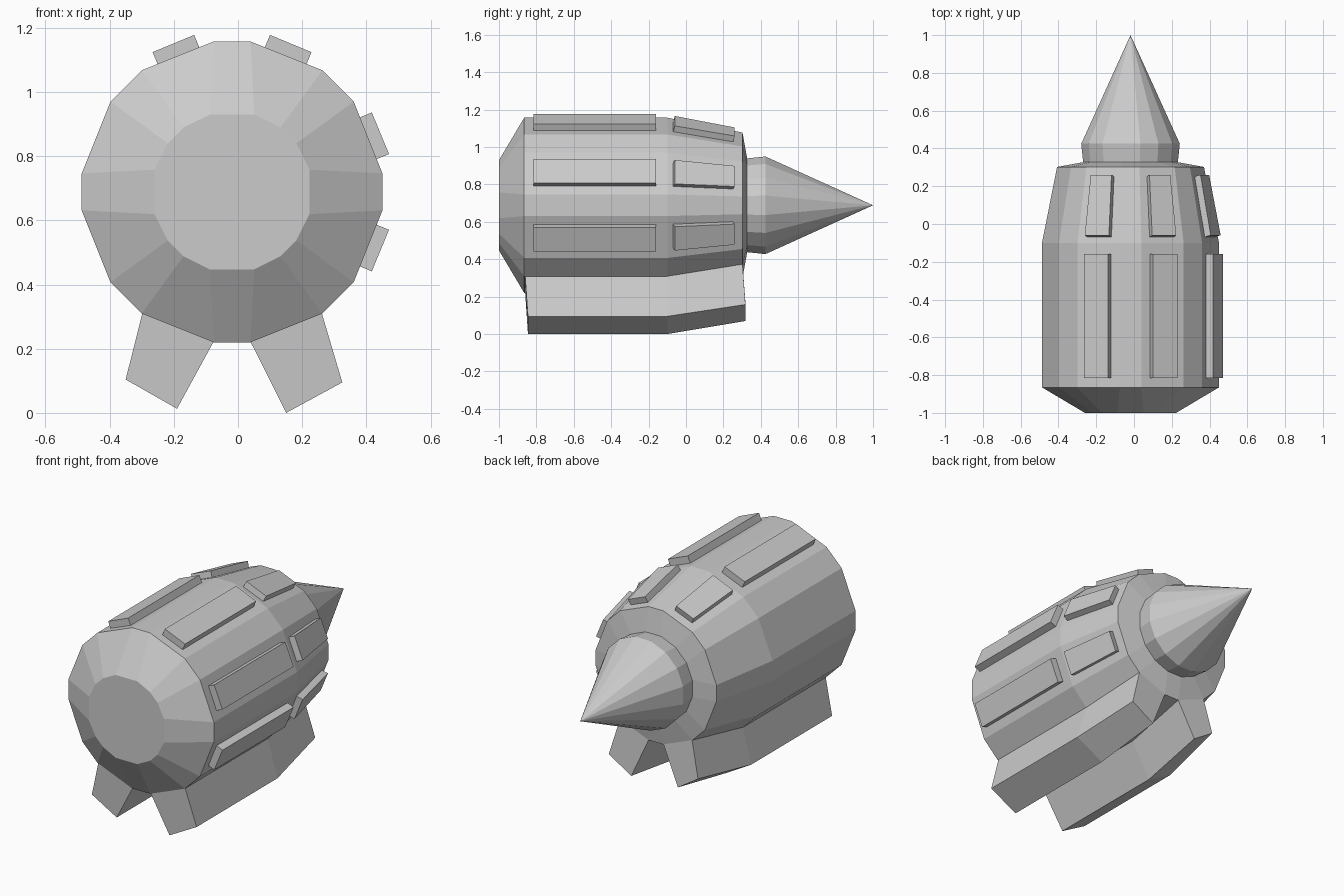
import bpy, bmesh
from math import sin, cos, radians
from mathutils import Vector

if "Cube" in bpy.data.objects:
    bpy.data.objects.remove(bpy.data.objects["Cube"])

CX, CZ = -0.0185, 0.6885          # long axis of the hull


def loft(name, rings):
    """Skin a list of rings of 3D points; a one-point ring makes a tip."""
    bm = bmesh.new()
    vs = [[bm.verts.new(p) for p in ring] for ring in rings]
    for a, b in zip(vs, vs[1:]):
        n = len(a)
        for i in range(n):
            j = (i + 1) % n
            bm.faces.new((a[i], a[j], b[0]) if len(b) == 1 else (a[i], a[j], b[j], b[i]))
    for ring in (vs[0], vs[-1]):
        if len(ring) > 2:
            bm.faces.new(ring)
    bmesh.ops.recalc_face_normals(bm, faces=bm.faces)
    me = bpy.data.meshes.new(name)
    bm.to_mesh(me)
    bm.free()
    ob = bpy.data.objects.new(name, me)
    bpy.context.collection.objects.link(ob)
    return ob


def ring(y, r, a, b):
    """16 points around the axis, at angles a, b, 90-b, 90-a of each quadrant."""
    return [(CX + r * sin(radians(q + t)), y, CZ + r * cos(radians(q + t)))
            for q in (0, 90, 180, 270) for t in (a, b, 90 - b, 90 - a)]


# Barrel hull: chamfered flat end, straight section, taper, shoulder
loft("hull", [ring(-1.0, 0.251, 16, 37), ring(-0.865, 0.472, 7, 36.6),
              ring(-0.1, 0.472, 7, 36.6), ring(0.302, 0.392, 7, 36.6),
              ring(0.327, 0.256, 11.25, 33.75)])

# Nose collar and cone
loft("nose_cone", [ring(0.31, 0.254, 11.25, 33.75), ring(0.425, 0.266, 11.25, 33.75),
                   [(CX, 1.0, CZ)]])


def panel(name, angle, shift, stations):
    """Raised plate on a hull facet; stations = (y_in, y_out, r_in, r_out, width)."""
    n = Vector((sin(radians(angle)), 0, cos(radians(angle))))
    t = Vector((n.z, 0, -n.x))
    c = Vector((CX, 0, CZ))
    rings = []
    for yi, yo, ri, ro, w in stations:
        rings.append([c + n * r + t * (shift * w / 0.14 + s * w / 2) + Vector((0, y, 0))
                      for s, r, y in ((-1, ri, yi), (1, ri, yi), (1, ro, yo), (-1, ro, yo))])
    loft(name, rings)


# Plates: two on top, two on the right side
for k, (ang, sh) in enumerate([(-22.5, 0.008), (22.5, -0.008), (67.5, 0.008), (112.5, -0.008)], 1):
    panel(f"long_panel_{k}", ang, sh, [(-0.815, -0.815, 0.44, 0.497, 0.14),
                                       (-0.16, -0.16, 0.44, 0.497, 0.14)])
    panel(f"short_panel_{k}", ang, sh, [(-0.072, -0.06, 0.435, 0.485, 0.138),
                                        (0.248, 0.26, 0.373, 0.423, 0.119)])


# Keel-like feet grown from the two lower facets
def foot(name, side, outer, inner):
    """outer / inner = lower corners as (x, z) offsets from the axis."""
    rings = []
    for y_top, y_low, k, dx, dz in ((-0.86, -0.845, 1.0, 0, 0), (-0.1, -0.1, 1.0, 0, 0),
                                    (0.302, 0.318, 0.83, 1, 0.07)):
        pts = [(0.279 * k, y_top, -0.376 * k), (0.057 * k, y_top, -0.466 * k),
               (inner[0] - 0.02 * dx, y_low, inner[1] + dz),
               (outer[0] - 0.05 * dx, y_low, outer[1] + dz * 0.9)]
        rings.append([(CX + side * x, y, CZ + z) for x, y, z in pts])
    loft(name, rings)


foot("right_foot", 1, (0.3435, -0.5935), (0.1685, -0.6885))
foot("left_foot", -1, (0.3315, -0.5845), (0.1715, -0.6755))
